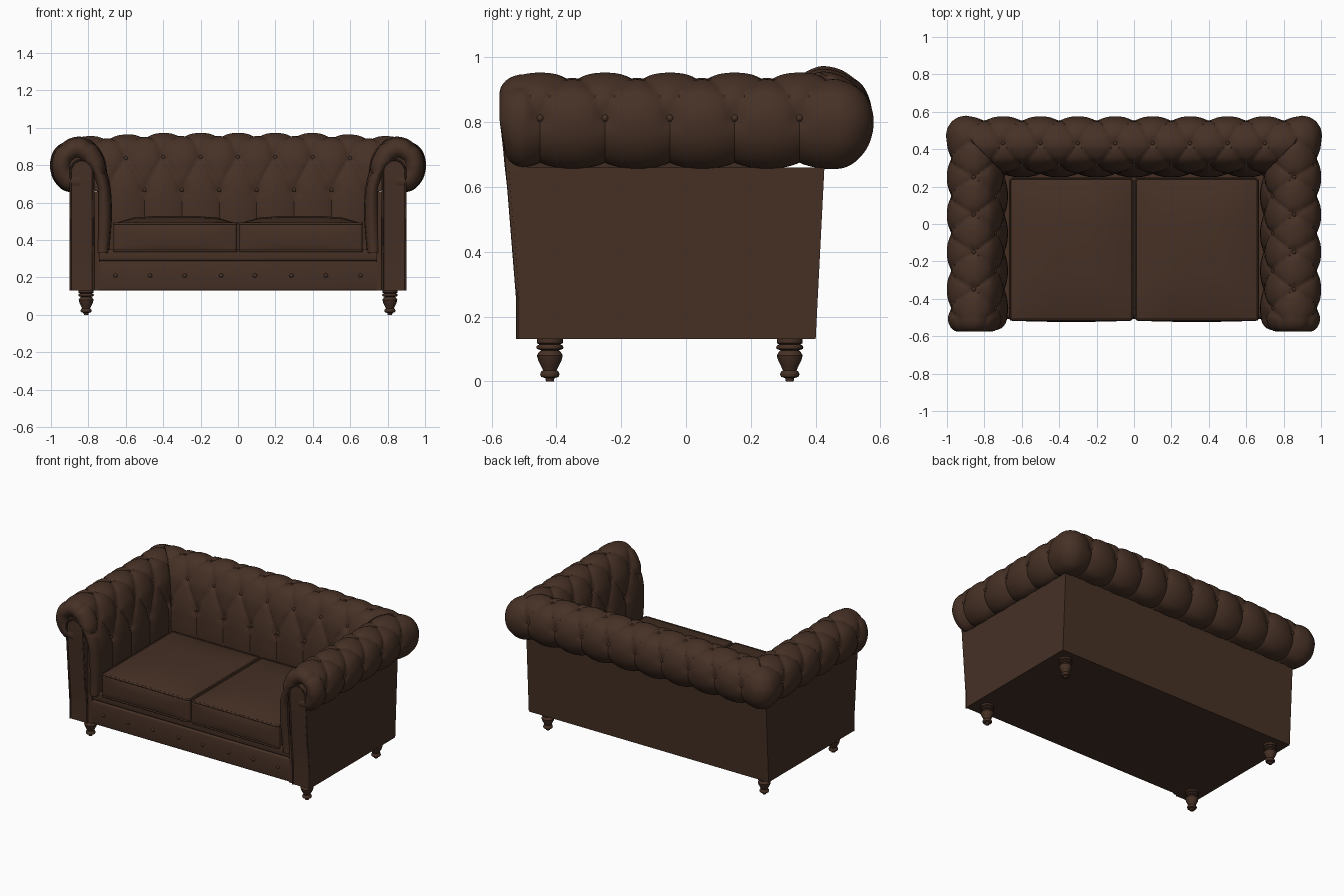
import bpy, bmesh, math
from mathutils import Vector, Matrix

if "Cube" in bpy.data.objects:
    bpy.data.objects.remove(bpy.data.objects["Cube"])

leather = bpy.data.materials.new("dark brown leather")
leather.diffuse_color = (0.061, 0.030, 0.0185, 1)
leather.use_nodes = True
leather.node_tree.nodes["Principled BSDF"].inputs["Base Color"].default_value = leather.diffuse_color


def add_object(me, name, mirror):
    ob = bpy.data.objects.new(name, me)
    bpy.context.collection.objects.link(ob)
    me.materials.clear()
    me.materials.append(leather)
    if mirror:
        ob.modifiers.new("Mirror", 'MIRROR').use_mirror_merge = False
    return ob


def finish(bm, name, mirror=True):
    me = bpy.data.meshes.new(name)
    bm.to_mesh(me)
    bm.free()
    return add_object(me, name, mirror)


def box_bm(x0, x1, y0, y1, z0, z1):
    bm = bmesh.new()
    bmesh.ops.create_cube(bm, size=1)
    for v in bm.verts:
        v.co = Vector(((x0 + x1) / 2 + v.co.x * (x1 - x0),
                       (y0 + y1) / 2 + v.co.y * (y1 - y0),
                       (z0 + z1) / 2 + v.co.z * (z1 - z0)))
    return bm


def bevel_sharp(bm, offset, segments=3):
    edges = [e for e in bm.edges if len(e.link_faces) == 2 and e.calc_face_angle() > 0.75]
    bmesh.ops.bevel(bm, geom=edges, offset=offset, offset_type='OFFSET', segments=segments,
                    profile=0.5, affect='EDGES', clamp_overlap=True)


def piping(name, pts, radius, cyclic):
    cu = bpy.data.curves.new(name, 'CURVE')
    cu.dimensions = '3D'
    cu.bevel_depth = radius
    cu.bevel_resolution = 2
    sp = cu.splines.new('POLY')
    sp.points.add(len(pts) - 1)
    for p, co in zip(sp.points, pts):
        p.co = (*co, 1)
    sp.use_cyclic_u = cyclic
    tmp = bpy.data.objects.new("tmp", cu)
    bpy.context.collection.objects.link(tmp)
    dg = bpy.context.evaluated_depsgraph_get()
    me = bpy.data.meshes.new_from_object(tmp.evaluated_get(dg))
    bpy.data.objects.remove(tmp)
    me.name = name
    add_object(me, name, True)


# Tufted arms and back: one rolled profile swept round a U (right half, mirrored)
# profile points: outward offset, height, tuft row number
PROF = [(-.17, .33, -2), (-.185, .5, -1), (-.185, .6, -.4), (-.18, .67, 0), (-.165, .76, .5),
        (-.145, .84, 1), (-.1, .915, 1.35), (-.045, .946, 1.75), (0, .952, 2), (.06, .935, 2.35),
        (.115, .89, 2.7), (.14, .815, 3), (.13, .74, 3.35), (.095, .685, 3.65),
        (.05, .658, 3.9), (-.02, .655, 4)]
CX, CY, END = .86, .435, -.50
U_BACK, U_ARM = 4.3, 4.6
U_END = 5 + (.35 - END) / .2


def prof(t):
    n = len(PROF) - 1
    i = max(0, min(int(t), n - 1))
    f = t - i
    a, b, c, e = (PROF[max(0, min(n, k))] for k in (i - 1, i, i + 1, i + 2))
    cr = [.5 * (2 * b[k] + (c[k] - a[k]) * f + (2 * a[k] - 5 * b[k] + 4 * c[k] - e[k]) * f * f
                + (3 * b[k] - a[k] - 3 * c[k] + e[k]) * f ** 3) for k in (0, 1)]
    return cr[0], cr[1], b[2] + (c[2] - b[2]) * f


def surf(u, t, th=0.0):
    d, z, v = prof(t)
    d0, z0, _ = prof(max(0, t - .05))
    d1, z1, _ = prof(min(len(PROF) - 1, t + .05))
    ln = math.hypot(d1 - d0, z1 - z0)
    # diamond tufting between the buttons, straight pleats beyond the outer rows
    cv = max(0, min(3, v))
    g = abs(math.sin(math.pi * (u - .5 - cv / 2)) * math.sin(math.pi * (u - .5 + cv / 2))) ** .4
    k = round(cv)
    du = u - .5 - k / 2
    du -= round(du)
    dip = .02 * (1 - g) + .012 * math.exp(-(du * du + (v - k) ** 2) / .02)
    d += (z1 - z0) / ln * dip
    z -= (d1 - d0) / ln * dip
    y_cap = 0
    if th:      # padded front end curling in towards the facing panel
        w = max(0, min(1, v))
        cd, cz = -.09 * (1 - w), z * (1 - w) + .8 * w
        f = .6 + .4 * math.cos(th)
        depth = .03 + .045 * max(0, min(1, (z - .4) / .4))
        d, z = cd + f * (d - cd), cz + f * (z - cz)
        y_cap = depth * math.sin(th)
    if u <= U_BACK:
        x = u * .2
        lift = .02 * min(1, (CX - x) / .45) * max(0, min(1, (z - .65) / .25))
        return Vector((min(x, CX + min(d, 0)), CY + d, z + lift))
    if u < U_ARM:
        a = (u - U_BACK) / (U_ARM - U_BACK) * math.pi / 2
        if d < 0:
            return Vector((CX + d, CY + d, z))
        r = d * (1 + .15 * math.sin(2 * a))
        return Vector((CX + r * math.sin(a), CY + r * math.cos(a), z))
    y = .35 - (u - 5) * .2
    return Vector((CX + d, min(y, CY + min(d, 0)) - y_cap, z))


stations = [(i / 20, 0) for i in range(int(U_END * 20 + .5) + 1)]
stations += [(U_END, math.radians(a)) for a in range(12, 151, 12)]
bm = bmesh.new()
SUB = 5
rows = [[bm.verts.new(surf(u, j / SUB, th)) for j in range((len(PROF) - 1) * SUB + 1)]
        for u, th in stations]
for r0, r1 in zip(rows, rows[1:]):
    for j in range(len(r0) - 1):
        bm.faces.new((r0[j], r1[j], r1[j + 1], r0[j + 1]))
bmesh.ops.remove_doubles(bm, verts=bm.verts[:], dist=.0002)
finish(bm, "tufted_arms_and_back")

# Buttons in the tufts and along the front rail
spots = []
for k, t in enumerate((3, 5, 8, 11)):
    d = PROF[t][0]
    for n in range(10):
        u = n + (.5 if k % 2 == 0 else 0)
        if u > 9.2:
            continue
        if d < -.05:
            if U_BACK < u < U_ARM or (u <= U_BACK and u * .2 > CX + d - .02):
                continue
            if u >= U_ARM and .35 - (u - 5) * .2 > CY + d - .02:
                continue
        spots.append(surf(u, t))
spots += [Vector((x, -.505, .21)) for x in (.09, .285, .47, .655)]
bm = bmesh.new()
for p in spots:
    bmesh.ops.create_icosphere(bm, subdivisions=2, radius=.012, matrix=Matrix.Translation(p))
finish(bm, "buttons")

# Outer body panels; the back leans out slightly towards the top
for name, dims, mir in (("arm_body", (.74, .90, -.51, .40, .13, .66), True),
                        ("back_body", (-.74, .74, .27, .40, .13, .66), False),
                        ("seat_base", (-.74, .74, -.48, .27, .13, .33), False)):
    bm = box_bm(*dims)
    for v in bm.verts:
        if v.co.y > .39 and v.co.z > .5:
            v.co.y = .427
    finish(bm, name, mir)

# Front rail with a narrow strip above it
for name, dims, off in (("front_rail", (-.765, .765, -.507, -.45, .13, .288), .01),
                        ("seat_strip", (-.765, .765, -.50, -.45, .288, .35), .012)):
    bm = box_bm(*dims)
    bevel_sharp(bm, off)
    finish(bm, name, False)


# Arm facing panels with an arched top, leaning forward, edged with piping
def face_y(z):
    return -.518 - .04 * max(0, min(1, (z - .25) / .5))


AX, HW, AZ = .835, .065, .765
outline = [(HW, z) for z in (.13, .25, .35, .45, .55, .65)]
outline += [(HW * math.cos(a), AZ + HW * math.sin(a)) for a in
            (math.radians(k) for k in range(0, 88, 11))]
bm = bmesh.new()
pairs = [(bm.verts.new((AX - w, face_y(z), z)), bm.verts.new((AX + w, face_y(z), z)))
         for w, z in outline]
for (a, b), (c, e) in zip(pairs, pairs[1:]):
    bm.faces.new((a, b, e, c))
ext = bmesh.ops.extrude_face_region(bm, geom=bm.faces[:], use_keep_orig=True)
for v in ext["geom"]:
    if isinstance(v, bmesh.types.BMVert):
        v.co.y = -.49
bmesh.ops.recalc_face_normals(bm, faces=bm.faces[:])
finish(bm, "arm_front_panel")
path = [(AX + w - .004, face_y(z), z) for w, z in outline]
path += [(AX - w + .004, face_y(z), z) for w, z in reversed(outline)]
piping("arm_panel_piping", path, .006, False)

# Seat cushions, domed on top, with piped edges
x0, x1, y0, y1, z0, z1 = .006, .665, -.515, .245, .335, .492
bm = box_bm(x0, x1, y0, y1, z0, z1)
bmesh.ops.subdivide_edges(bm, edges=bm.edges[:], cuts=5, use_grid_fill=True)
for v in bm.verts:
    a = abs(2 * (v.co.x - x0) / (x1 - x0) - 1)
    b = abs(2 * (v.co.y - y0) / (y1 - y0) - 1)
    c = abs(2 * (v.co.z - z0) / (z1 - z0) - 1)
    if v.co.z > z1 - .001:
        v.co.z += .036 * (1 - a ** 4) * (1 - b ** 4)
    elif v.co.y < y0 + .001:
        v.co.y -= .008 * (1 - a ** 4) * (1 - c ** 2)
bevel_sharp(bm, .014)
finish(bm, "seat_cushion")
loop = []
for cx, cy, start in ((x1 - .02, y1 - .02, 0), (x0 + .02, y1 - .02, 90),
                      (x0 + .02, y0 + .02, 180), (x1 - .02, y0 + .02, 270)):
    for k in range(0, 91, 30):
        a = math.radians(start + k)
        loop.append((cx + .018 * math.cos(a), cy + .018 * math.sin(a)))
for name, z in (("cushion_top_piping", z1 - .004), ("cushion_bottom_piping", z0 + .006)):
    piping(name, [(x, y, z) for x, y in loop], .006, True)

# Turned legs
LEG = [(0, 0), (.012, 0), (.014, .01), (.027, .014), (.03, .022), (.027, .03), (.021, .034),
       (.026, .045), (.036, .065), (.04, .08), (.034, .09), (.028, .096), (.04, .1), (.042, .105),
       (.04, .11), (.032, .114), (.04, .118), (.04, .135)]
for name, y in (("front_leg", -.42), ("back_leg", .32)):
    bm = bmesh.new()
    vs = [bm.verts.new((.812 + r, y, z)) for r, z in LEG]
    es = [bm.edges.new(p) for p in zip(vs, vs[1:])]
    bmesh.ops.spin(bm, geom=vs + es, cent=(.812, y, 0), axis=(0, 0, 1),
                   angle=math.tau, steps=24, use_duplicate=False)
    bmesh.ops.remove_doubles(bm, verts=bm.verts[:], dist=.0003)
    bmesh.ops.recalc_face_normals(bm, faces=bm.faces[:])
    finish(bm, name)

# Smooth shading with crisp edges
for ob in bpy.context.scene.objects:
    ob.select_set(True)
    bpy.context.view_layer.objects.active = ob
bpy.ops.object.shade_smooth_by_angle(angle=math.radians(45))
